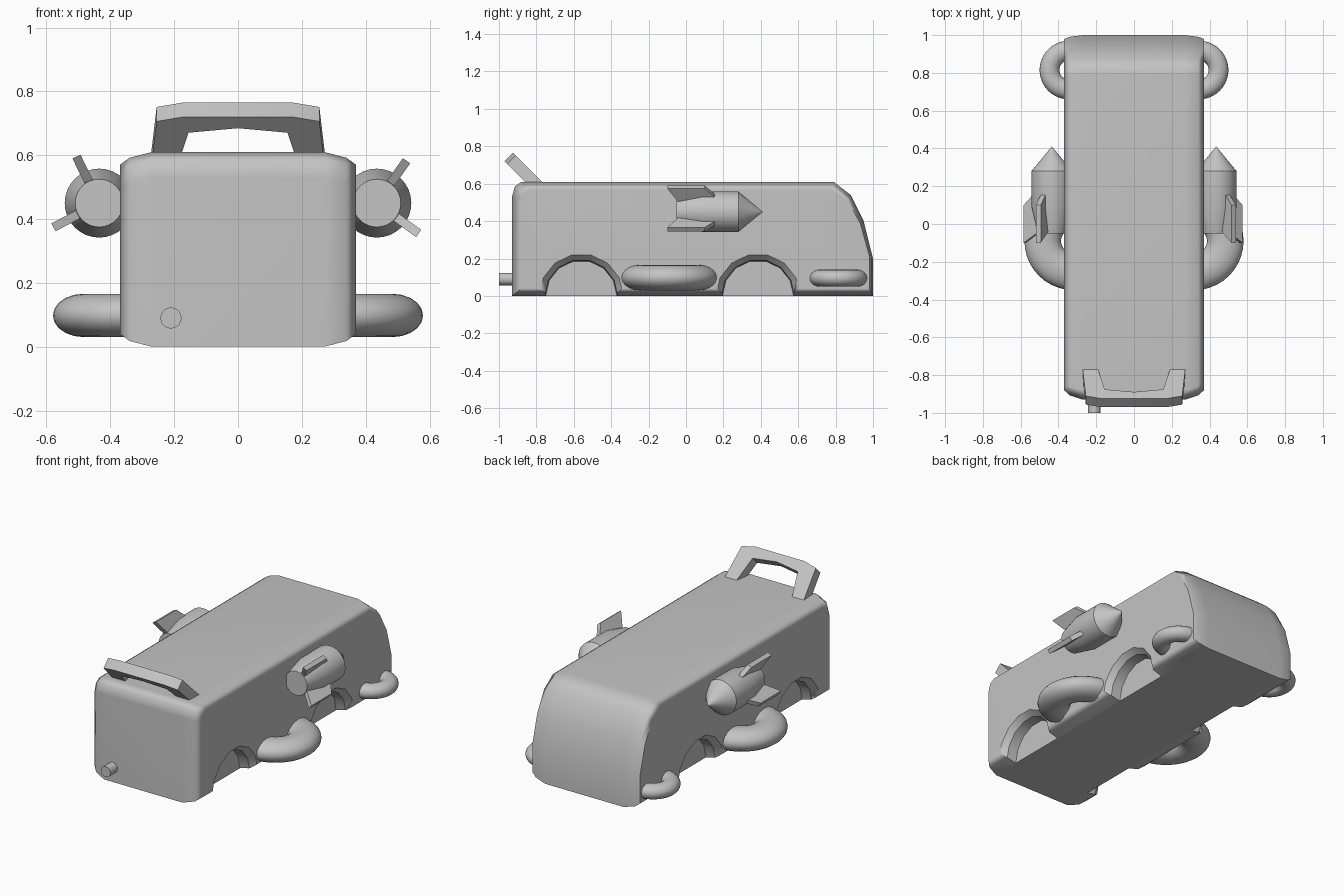
import bpy, bmesh
from math import sin, cos, pi, radians
from mathutils import Vector

cube = bpy.data.objects.get("Cube")
if cube:
    bpy.data.objects.remove(cube, do_unlink=True)

grey = bpy.data.materials.new("plain_grey")
grey.use_nodes = True
grey.diffuse_color = (0.55, 0.55, 0.55, 1)
grey.node_tree.nodes["Principled BSDF"].inputs["Base Color"].default_value = (0.55, 0.55, 0.55, 1)


def finish(obj, angle):
    """Shade an object smooth up to the given angle and colour it."""
    bpy.ops.object.select_all(action='DESELECT')
    obj.select_set(True)
    bpy.context.view_layer.objects.active = obj
    bpy.ops.object.shade_smooth_by_angle(angle=radians(angle))
    obj.data.materials.clear()
    obj.data.materials.append(grey)


def loft(name, rings, angle=30):
    """Skin equal-sized rings of points and cap both ends."""
    bm = bmesh.new()
    loops = [[bm.verts.new(p) for p in ring] for ring in rings]
    n = len(loops[0])
    for a, b in zip(loops, loops[1:]):
        for i in range(n):
            j = (i + 1) % n
            bm.faces.new((a[i], a[j], b[j], b[i]))
    bm.faces.new(loops[0])
    bm.faces.new(loops[-1])
    bmesh.ops.remove_doubles(bm, verts=bm.verts, dist=1e-5)
    bmesh.ops.recalc_face_normals(bm, faces=bm.faces)
    mesh = bpy.data.meshes.new(name)
    bm.to_mesh(mesh)
    bm.free()
    obj = bpy.data.objects.new(name, mesh)
    bpy.context.collection.objects.link(obj)
    finish(obj, angle)
    return obj


def circle(n, r):
    return [(r * cos(2 * pi * i / n), r * sin(2 * pi * i / n)) for i in range(n)]


# Body: side profile (y, z), drawn in towards each flank
profile = [(-.93, 0), (-.93, .53), (-.915, .585), (-.88, .61), (.79, .61),
           (.88, .54), (.95, .4), (1, .2), (1, 0)]


def body_ring(x, k):
    ring = []
    for y, z in profile:
        fy, fz = (y + .93) / 1.93, z / .61
        ring.append((x, y + k * (.05 * (1 - fy) - .02 * fy), z + k * .04 * (1 - 2 * fz)))
    return ring


half = [(.27, 0), (.34, .45), (.37, 1)]
sections = [(-x, k) for x, k in reversed(half)] + half
body = loft("body", [body_ring(x, k) for x, k in sections], 60)

# Flared wheel arches cut into the flanks
for side in (-1, 1):
    for y0 in (-.56, .385):
        cutter = loft("arch_cutter", [[(side * x, y0 + a, b) for a, b in circle(14, r)]
                      for x, r in ((.272, .19), (.335, .195), (.37, .225), (.45, .23))])
        cutter.hide_render = True
        cut = body.modifiers.new("arch", 'BOOLEAN')
        cut.operation = 'DIFFERENCE'
        cut.solver = 'EXACT'
        cut.object = cutter
        bpy.context.view_layer.objects.active = body
        bpy.ops.object.modifier_apply(modifier=cut.name)
        bpy.data.objects.remove(cutter, do_unlink=True)
finish(body, 60)
weighted = body.modifiers.new("weighted_normals", 'WEIGHTED_NORMAL')
weighted.keep_sharp = True

# Rear handle-shaped spoiler, leaning backwards
right_edge = [(.17, 0), (.255, .02), (.275, .26), (.2, .26), (.155, .07)]
outline = right_edge + [(0, .05)] + [(-x, s) for x, s in reversed(right_edge)]
tip = Vector((0, -.97, .72))
down = Vector((0, .707, -.707))
out = Vector((0, .707, .707))
loft("rear_spoiler", [[tip + Vector((x, 0, 0)) + down * s + out * t for x, s in outline]
                      for t in (0, .064)], 35)

# Tail pipe
loft("tail_pipe", [[(-.21 + a, y, .09 + b) for a, b in circle(20, .033)] for y in (-1, -.9)])

# Looped side pipes
for side, label in ((1, "left"), (-1, "right")):
    for name, x, y, z, major, minor, flat in (
            ("large_pipe", .32, -.09, .098, .163, .097, .7),
            ("small_pipe", .345, .815, .095, .1025, .0525, .86)):
        bpy.ops.mesh.primitive_torus_add(location=(side * x, y, z), major_radius=major,
                                         minor_radius=minor, major_segments=40, minor_segments=20)
        pipe = bpy.context.object
        pipe.name = label + "_" + name
        pipe.scale.z = flat
        finish(pipe, 60)

# Side rockets with swept fins
for side, label, angles in ((1, "left", (55, -36)), (-1, "right", (116, 208))):
    centre = Vector((side * .435, 0, .45))
    loft(label + "_rocket", [[centre + Vector((a, y, b)) for a, b in circle(32, r)]
         for y, r in ((-.05, .075), (.09, .108), (.28, .108), (.41, 0.0008))])
    for number, degrees in enumerate(angles):
        c, s = cos(radians(degrees)), sin(radians(degrees))
        radial, across = Vector((c, 0, s)), Vector((-s, 0, c))
        shape = [(.07, -.04), (.07, .17), (.1, .16), (.162, .1), (.162, -.1)]
        loft(f"{label}_rocket_fin_{number + 1}",
             [[centre + radial * r + across * t + Vector((0, y, 0)) for r, y in shape]
              for t in (-.014, .014)])
